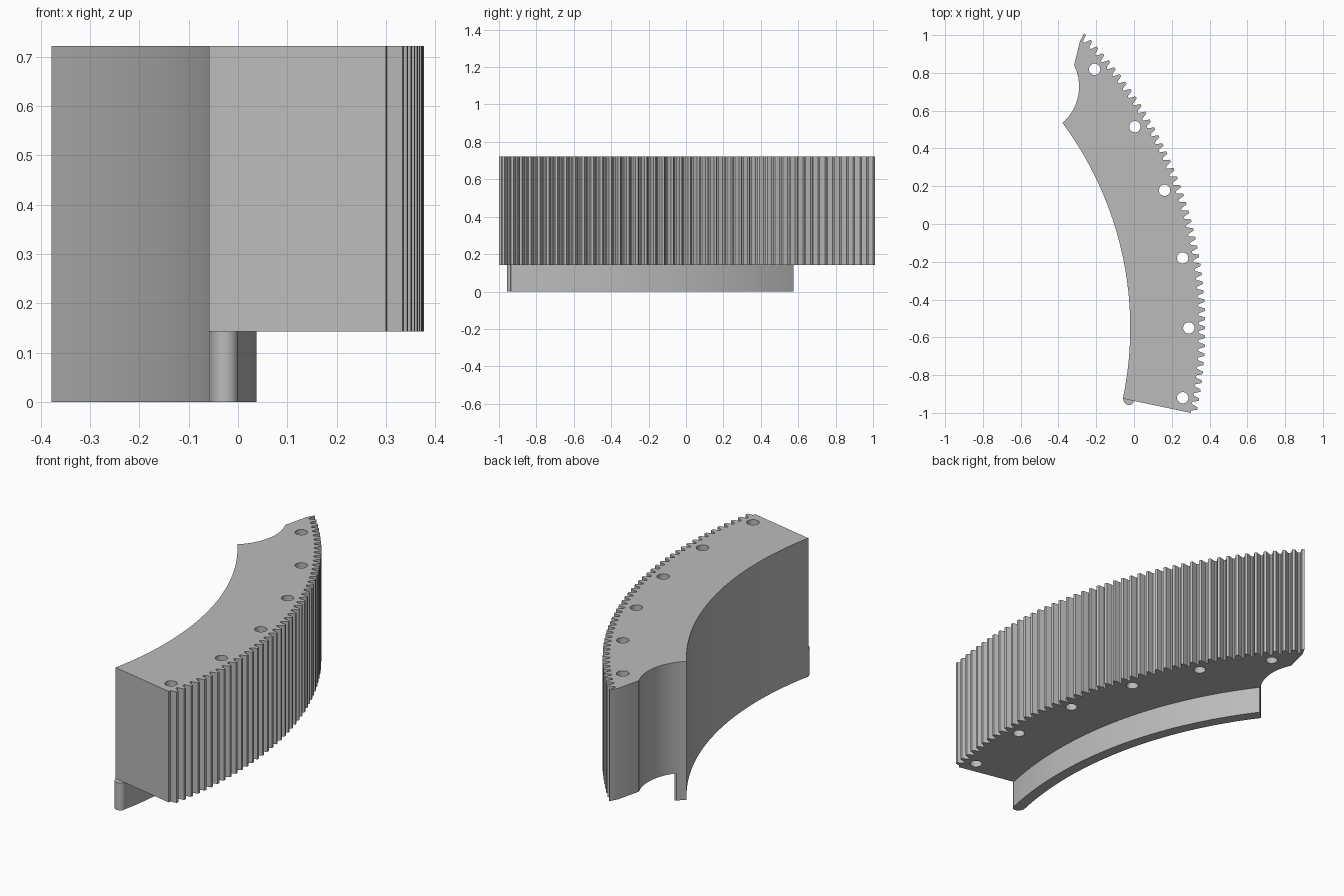
import bpy, bmesh
from math import sin, cos, radians, atan2, hypot, pi, tau

cube = bpy.data.objects.get("Cube")
if cube:
    bpy.data.objects.remove(cube, do_unlink=True)

# Gear centre and main dimensions
CX, CY = -1.84, -0.55
R_IN, R_RIM, R_ROOT, R_TIP, R_HOLES = 1.82, 1.878, 2.182, 2.217, 2.13
A_START, A_HORN = -11.87, 36.6
FIRST_TOOTH, PITCH, TEETH = -11.1, 1.236, 46
Z_STEP, Z_TOP = 0.143, 0.722

grey = bpy.data.materials.new("plain grey")
grey.use_nodes = True
colour = (0.5, 0.5, 0.5, 1)
grey.diffuse_color = colour
grey.node_tree.nodes["Principled BSDF"].inputs["Base Color"].default_value = colour


def polar(r, deg):
    return (CX + r * cos(radians(deg)), CY + r * sin(radians(deg)))


def arc(r, a, b, n):
    return [polar(r, a + (b - a) * i / n) for i in range(n + 1)]


def arc_through(p, q, s, n):
    """Points on the circular arc from p to s passing through q."""
    (ax, ay), (bx, by), (cx, cy) = p, q, s
    d = 2 * (ax * (by - cy) + bx * (cy - ay) + cx * (ay - by))
    a2, b2, c2 = ax * ax + ay * ay, bx * bx + by * by, cx * cx + cy * cy
    ux = (a2 * (by - cy) + b2 * (cy - ay) + c2 * (ay - by)) / d
    uy = (a2 * (cx - bx) + b2 * (ax - cx) + c2 * (bx - ax)) / d
    r = hypot(ax - ux, ay - uy)
    t0, t1 = atan2(ay - uy, ax - ux), atan2(cy - uy, cx - ux)
    dt = (t1 - t0 + pi) % tau - pi
    return [(ux + r * cos(t0 + dt * i / n), uy + r * sin(t0 + dt * i / n))
            for i in range(n + 1)]


def plate(name, loops, z0, z1):
    """Extrude an outline, with optional hole loops, between two heights."""
    bm = bmesh.new()
    for pts in loops:
        vs = [bm.verts.new((x, y, z0)) for x, y in pts]
        for i, v in enumerate(vs):
            bm.edges.new((v, vs[i - 1]))
    bmesh.ops.triangle_fill(bm, edges=bm.edges[:], use_beauty=True, use_dissolve=False)
    new = bmesh.ops.extrude_face_region(bm, geom=bm.faces[:], use_keep_orig=True)["geom"]
    for v in new:
        if isinstance(v, bmesh.types.BMVert):
            v.co.z = z1
    bmesh.ops.recalc_face_normals(bm, faces=bm.faces[:])
    mesh = bpy.data.meshes.new(name)
    bm.to_mesh(mesh)
    bm.free()
    mesh.materials.append(grey)
    obj = bpy.data.objects.new(name, mesh)
    bpy.context.collection.objects.link(obj)
    bpy.ops.object.select_all(action='DESELECT')
    obj.select_set(True)
    bpy.context.view_layer.objects.active = obj
    bpy.ops.object.shade_smooth_by_angle(angle=radians(30))
    return obj


# Shared inner wall and the concave scoop at the rear end
inner = arc(R_IN, A_START, A_HORN, 48)
scoop = arc_through(inner[-1], (-0.291, 0.74), (-0.317, 0.841), 20)

# Toothed outer edge, from the rear end round to the front end
profile = [(-0.5, 0), (-0.36, 0.12), (-0.24, 0.6), (-0.14, 1),
           (0.14, 1), (0.24, 0.6), (0.36, 0.12)]
teeth = []
for k in range(TEETH):
    for offset, height in profile:
        teeth.append(polar(R_ROOT + (R_TIP - R_ROOT) * height,
                           FIRST_TOOTH + (k + offset) * PITCH))
teeth = teeth[:-2]
teeth[0] = polar(R_ROOT + 0.005, A_START)

# Toothed segment with its bolt holes
outline = inner + scoop[1:] + [(-0.286, 0.968)] + teeth[::-1]
holes = []
for k in range(6):
    hx, hy = polar(R_HOLES, -10 + 10 * k)
    holes.append([(hx + 0.03 * cos(tau * i / 24), hy + 0.03 * sin(tau * i / 24))
                  for i in range(24)])
plate("toothed_segment", [outline] + holes, Z_STEP, Z_TOP)

# Lower guide rim under the inner edge, with a rounded front end
rim_scoop = [p for p in scoop[1:] if hypot(p[0] - CX, p[1] - CY) < R_RIM - 0.004]
last = rim_scoop[-1] if rim_scoop else inner[-1]
a_end = 36.75
rounded = arc_through((0.0, -0.938), (-0.028, -0.958), (-0.054, -0.937), 10)
rim = inner + rim_scoop + arc(R_RIM, a_end, A_START, 48) + rounded
plate("guide_rim", [rim], 0, Z_STEP)
